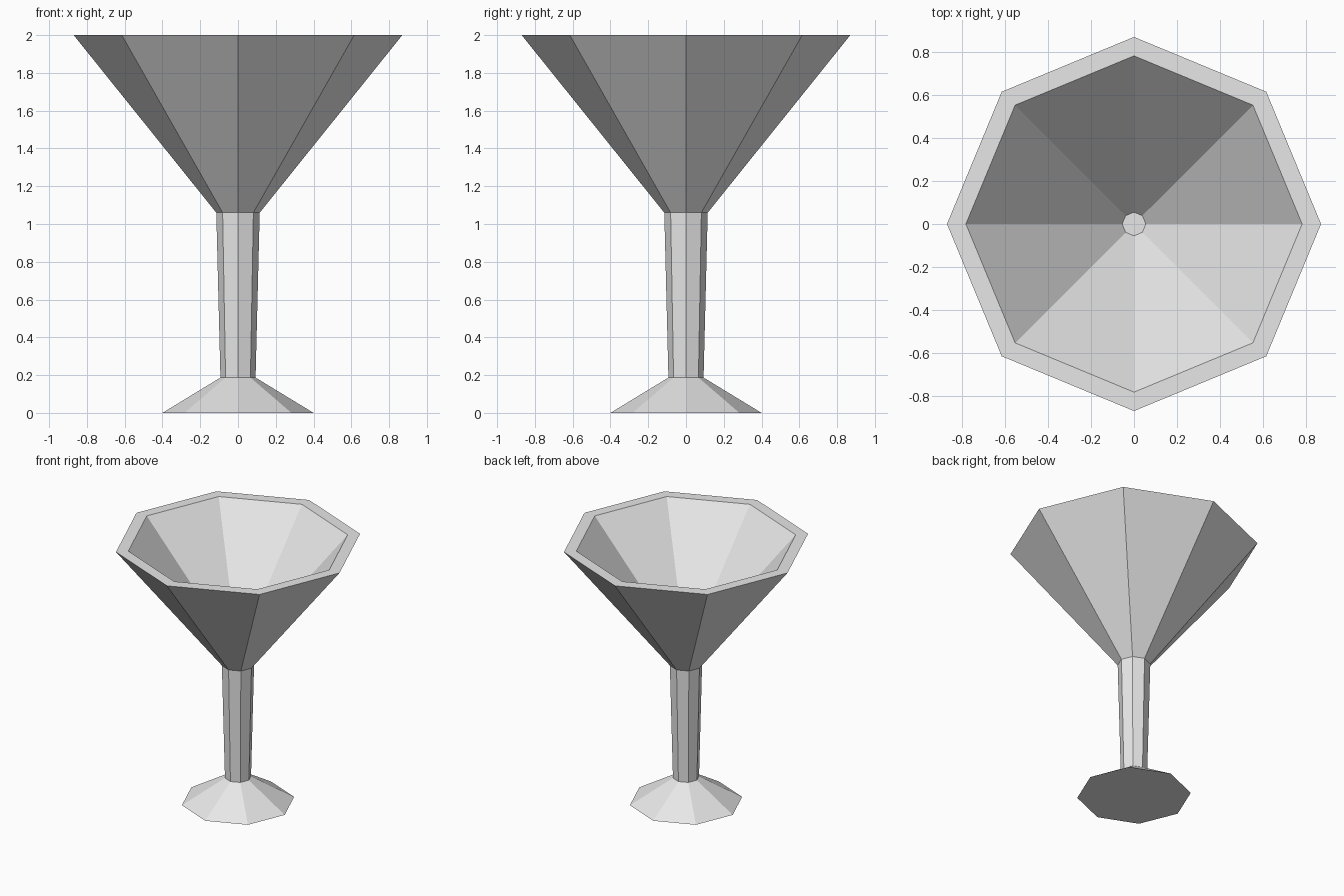
import bpy
import bmesh
from math import cos, sin, tau

SIDES = 8

cube = bpy.data.objects.get("Cube")
if cube:
    bpy.data.objects.remove(cube, do_unlink=True)

# Single pale grey material
grey = bpy.data.materials.new("pale_grey")
grey.use_nodes = True
colour = (0.8, 0.8, 0.8, 1)
grey.diffuse_color = colour
grey.node_tree.nodes["Principled BSDF"].inputs["Base Color"].default_value = colour


def lathe(name, profile):
    """Turn a (radius, height) profile into a flat-faced, capped solid."""
    bm = bmesh.new()
    rings = [[bm.verts.new((r * cos(tau * i / SIDES), r * sin(tau * i / SIDES), z))
              for i in range(SIDES)] for r, z in profile]
    for low, high in zip(rings, rings[1:]):
        for i in range(SIDES):
            j = (i + 1) % SIDES
            bm.faces.new((low[i], low[j], high[j], high[i]))
    bm.faces.new(rings[0][::-1])
    bm.faces.new(rings[-1])
    bmesh.ops.recalc_face_normals(bm, faces=bm.faces)
    mesh = bpy.data.meshes.new(name)
    bm.to_mesh(mesh)
    bm.free()
    mesh.materials.append(grey)
    obj = bpy.data.objects.new(name, mesh)
    bpy.context.collection.objects.link(obj)
    return obj


# Foot, stem, outer bowl, rim, then down the inside to the bowl floor
lathe("cocktail_glass", [
    (0.4, 0),
    (0.093, 0.187),
    (0.115, 1.06),
    (0.87, 2),
    (0.782, 2),
    (0.055, 1.19),
])
